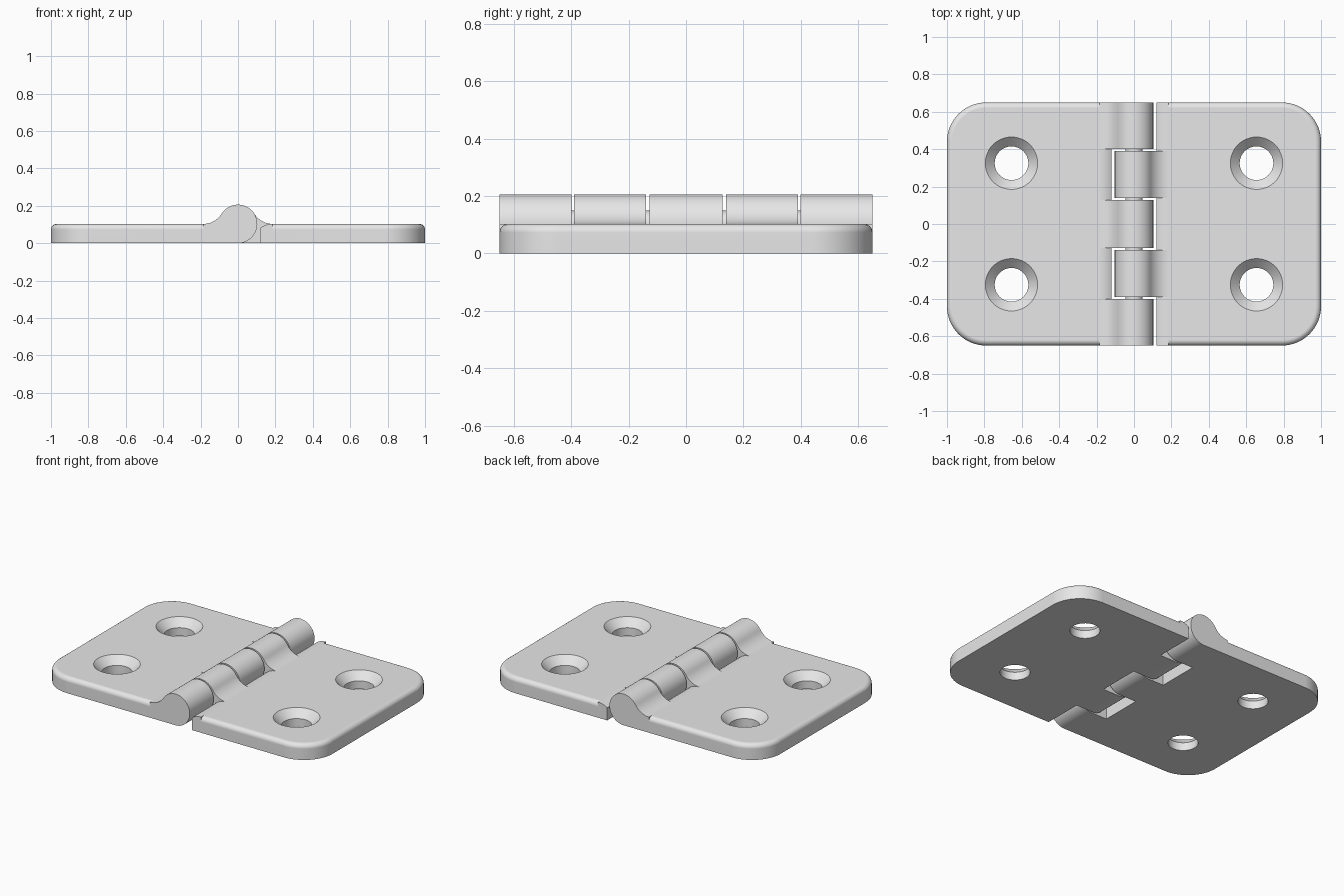
import bpy, bmesh
from math import sin, cos, pi, atan2, acos, radians

if "Cube" in bpy.data.objects:
    bpy.data.objects.remove(bpy.data.objects["Cube"], do_unlink=True)

T = 0.103                 # leaf thickness, also the barrel radius
HALF = 0.65               # half depth
ROOT = 0.185              # where the knuckle fillet meets the flat leaf
GAP = 0.12                # inner edge of the leaf beside the barrel
CORNER, EDGE = 0.21, 0.03
FILLET = (ROOT ** 2 - T ** 2) / (2 * T)

grey = bpy.data.materials.new("plain grey")
grey.use_nodes = True
grey.diffuse_color = (0.8, 0.8, 0.8, 1)
grey.node_tree.nodes["Principled BSDF"].inputs["Base Color"].default_value = (0.8, 0.8, 0.8, 1)


def arc(cx, cy, r, a0, a1, n):
    return [(cx + r * cos(a0 + (a1 - a0) * i / n), cy + r * sin(a0 + (a1 - a0) * i / n))
            for i in range(n + 1)]


def loft(name, rings):
    """Closed solid through rings of points, capped at both ends."""
    bm = bmesh.new()
    loops = [[bm.verts.new(p) for p in ring] for ring in rings]
    for a, b in zip(loops, loops[1:]):
        for i in range(len(a)):
            j = (i + 1) % len(a)
            bm.faces.new((a[i], a[j], b[j], b[i]))
    bm.faces.new(loops[0])
    bm.faces.new(loops[-1])
    bmesh.ops.recalc_face_normals(bm, faces=bm.faces)
    mesh = bpy.data.meshes.new(name)
    bm.to_mesh(mesh)
    bm.free()
    mesh.materials.append(grey)
    obj = bpy.data.objects.new(name, mesh)
    bpy.context.scene.collection.objects.link(obj)
    return obj


def activate(obj):
    bpy.ops.object.select_all(action='DESELECT')
    obj.select_set(True)
    bpy.context.view_layer.objects.active = obj


def volume(mesh):
    bm = bmesh.new()
    bm.from_mesh(mesh)
    v = abs(bm.calc_volume())
    bm.free()
    return v


def combine(obj, other, operation):
    """Boolean with a volume check; a failed union becomes a plain join."""
    target = volume(obj.data) + volume(other.data)
    backup = obj.data.copy()
    activate(obj)
    mod = obj.modifiers.new("combine", 'BOOLEAN')
    mod.operation, mod.solver, mod.object = operation, 'EXACT', other
    bpy.ops.object.modifier_apply(modifier=mod.name)
    if operation == 'UNION' and abs(volume(obj.data) - target) > 0.01 * target:
        obj.data = backup
        other.select_set(True)
        bpy.ops.object.join()
    else:
        bpy.data.objects.remove(other, do_unlink=True)


def finish(obj):
    activate(obj)
    bpy.ops.object.shade_smooth_by_angle(angle=radians(30))
    mod = obj.modifiers.new("flat faces", 'WEIGHTED_NORMAL')
    mod.keep_sharp = True


# Cross-sections (x, z) of the strip between flat leaf and barrel
touch = atan2(FILLET, ROOT)
knuckle_profile = ([(ROOT, 0)] + arc(0, T, T, 1.5 * pi, touch, 40)
                   + arc(ROOT, T + FILLET, FILLET, touch + pi, 1.5 * pi, 12)[1:])
lip_profile = [(ROOT, 0), (GAP, 0)] + arc(ROOT, T - FILLET, FILLET,
                                          acos((GAP - ROOT) / FILLET), pi / 2, 8)


def outline(inset):
    """Leaf outline with two rounded outer corners."""
    r = CORNER - inset
    cx, cy = 1 - CORNER, HALF - CORNER
    return ([(ROOT, -HALF + inset)] + arc(cx, -cy, r, -pi / 2, 0, 16)
            + arc(cx, cy, r, 0, pi / 2, 16) + [(ROOT, HALF - inset)])


def build_leaf(name, side, cuts, first_is_knuckle):
    # flat leaf with rounded top edge
    levels = [(0, 0)]
    for i in range(7):
        a = i / 6 * pi / 2
        levels.append((EDGE * (1 - cos(a)), T - EDGE + EDGE * sin(a)))
    leaf = loft(name, [[(side * x, y, z) for x, y in outline(d)] for d, z in levels])

    # alternating knuckles and relieved lips
    is_knuckle = first_is_knuckle
    for y0, y1 in zip(cuts, cuts[1:]):
        profile = knuckle_profile if is_knuckle else lip_profile
        strip = loft("strip", [[(side * x, y, z) for x, z in profile] for y in (y0, y1)])
        combine(leaf, strip, 'UNION')
        is_knuckle = not is_knuckle

    # countersunk screw holes
    bore, sink, depth, over = 0.09, 0.14, 0.05, 0.02
    steps = [(bore, -over), (bore, T - depth), (sink + over, T + over)]
    for y in (-0.325, 0.325):
        cutter = loft("hole_cutter", [[(px, py, z) for px, py in
                                       arc(side * 0.655, y, r, 0, 2 * pi, 48)[:-1]]
                                      for r, z in steps])
        cutter.hide_render = True
        combine(leaf, cutter, 'DIFFERENCE')
    finish(leaf)


build_leaf("right_leaf", -1, [-HALF, -0.4, -0.128, 0.128, 0.4, HALF], True)
build_leaf("left_leaf", 1, [-HALF, -0.39, -0.14, 0.14, 0.39, HALF], False)

# hinge pin, seen only in the gaps between knuckles
pin = loft("hinge_pin", [[(x, y, z) for x, z in arc(0, T, 0.046, 0, 2 * pi, 32)[:-1]]
                         for y in (-0.42, 0.42)])
finish(pin)
